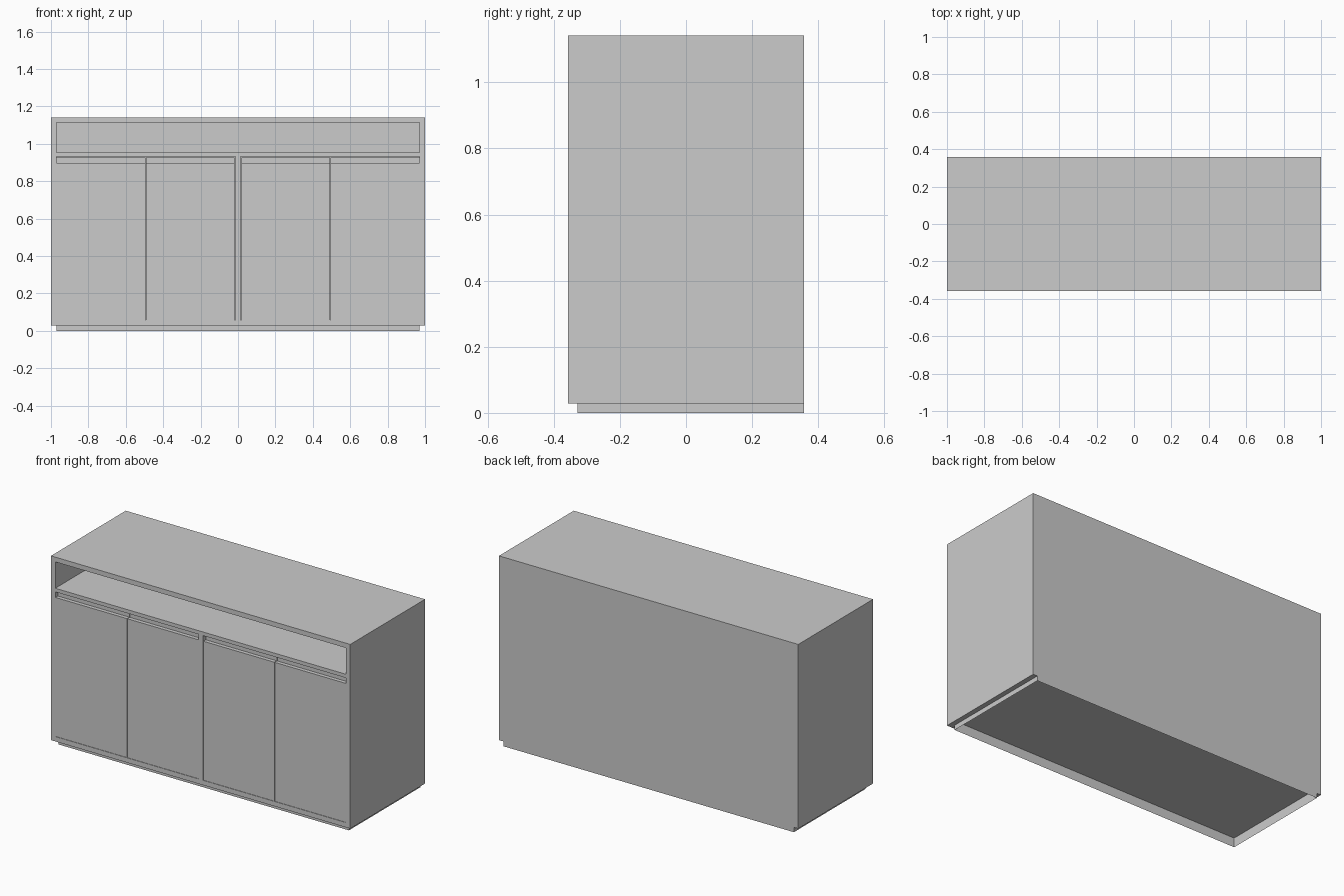
import bpy, bmesh

if "Cube" in bpy.data.objects:
    bpy.data.objects.remove(bpy.data.objects["Cube"])

W, D, H = 1.0, 0.357, 1.142     # half width, half depth, height
T = 0.029                       # board thickness
FOOT = 0.029                    # plinth height


def mesh_object(name, bm):
    bmesh.ops.recalc_face_normals(bm, faces=bm.faces)
    me = bpy.data.meshes.new(name)
    bm.to_mesh(me)
    bm.free()
    ob = bpy.data.objects.new(name, me)
    bpy.context.collection.objects.link(ob)
    return ob


def extrude_x(name, profile, x0, x1):
    """Closed (y, z) profile extruded along x."""
    bm = bmesh.new()
    face = bm.faces.new([bm.verts.new((x0, y, z)) for y, z in profile])
    new = bmesh.ops.extrude_face_region(bm, geom=[face])["geom"]
    verts = [g for g in new if isinstance(g, bmesh.types.BMVert)]
    bmesh.ops.translate(bm, vec=(x1 - x0, 0, 0), verts=verts)
    return mesh_object(name, bm)


def box(name, x0, x1, y0, y1, z0, z1):
    return extrude_x(name, [(y0, z0), (y1, z0), (y1, z1), (y0, z1)], x0, x1)


def cut(target, cutter):
    cutter.hide_render = True
    mod = target.modifiers.new("cut", "BOOLEAN")
    mod.operation, mod.solver, mod.object = "DIFFERENCE", "EXACT", cutter
    bpy.context.view_layer.objects.active = target
    bpy.ops.object.modifier_apply(modifier=mod.name)
    bpy.data.objects.remove(cutter)


# Carcass with an open shelf, two door compartments and a hollow underside
inner, mid, back = W - T, 0.0145, D - T
floor_z, door_top, shelf_z = FOOT + T, 0.932, 0.954
carcass = box("carcass", -W, W, -D, D, FOOT, H)
cut(carcass, box("shelf_cutter", -inner, inner, -D - 0.1, back, shelf_z, H - T))
for x0, x1 in ((-inner, -mid), (mid, inner)):
    cut(carcass, box("door_cutter", x0, x1, -D - 0.1, back, floor_z, door_top))
cut(carcass, box("under_cutter", -inner, inner, -D + T, D - 0.002, -0.1, floor_z - 0.002))

# Four doors, each with a finger rebate along the top edge
gap = 0.003
front, rear, step = -D + 0.003, -D + 0.035, -D + 0.026
z0, z1, z2 = floor_z, 0.897, door_top - 0.006
profile = [(front, z0), (rear, z0), (rear, z2), (step, z2), (step, z1), (front, z1)]
half = (inner + mid) / 2
for side, s in (("left", -1), ("right", 1)):
    for part, a, b in (("outer", half + gap / 2, inner), ("inner", mid + gap, half - gap / 2)):
        extrude_x(f"{side}_{part}_door", profile, *sorted((s * a, s * b)))

# Recessed plinth, open underneath
bm = bmesh.new()
ring = [(-inner, -D + T), (inner, -D + T), (inner, D), (-inner, D)]
low = [bm.verts.new((x, y, 0)) for x, y in ring]
high = [bm.verts.new((x, y, FOOT)) for x, y in ring]
for i in range(4):
    j = (i + 1) % 4
    bm.faces.new((low[i], low[j], high[j], high[i]))
mesh_object("plinth", bm)
